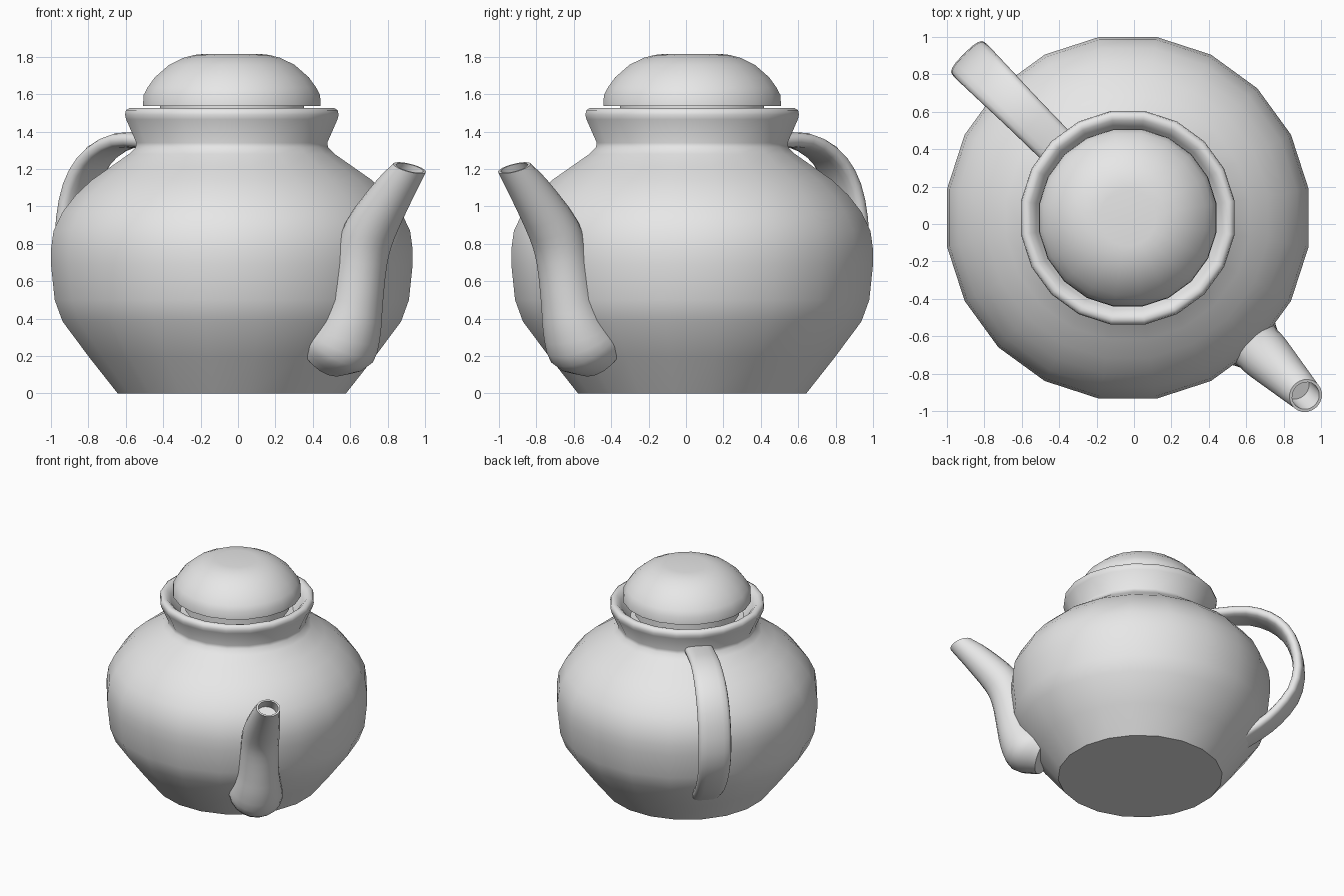
import bpy, bmesh
from math import sin, cos, pi, radians, copysign
from mathutils import Vector, Matrix

cube = bpy.data.objects.get("Cube")
if cube:
    bpy.data.objects.remove(cube, do_unlink=True)

SIDES = 20
CENTRE = Vector((-0.033, 0.033, 0))

clay = bpy.data.materials.new("light_grey_clay")
clay.use_nodes = True
grey = (0.8, 0.8, 0.8, 1)
clay.diffuse_color = grey
clay.node_tree.nodes["Principled BSDF"].inputs["Base Color"].default_value = grey


def loft(name, rings, turn=0, sharp=50):
    """Skin a list of point rings, cap both ends, turn about the pot's axis."""
    bm = bmesh.new()
    rows = [[bm.verts.new(p) for p in ring] for ring in rings]
    for low, high in zip(rows, rows[1:]):
        n = len(low)
        for i in range(n):
            j = (i + 1) % n
            bm.faces.new((low[i], low[j], high[j], high[i]))
    bm.faces.new(rows[0])
    bm.faces.new(rows[-1])
    bmesh.ops.recalc_face_normals(bm, faces=bm.faces)
    bm.transform(Matrix.Translation(CENTRE) @ Matrix.Rotation(radians(turn), 4, "Z"))
    mesh = bpy.data.meshes.new(name)
    bm.to_mesh(mesh)
    bm.free()
    mesh.materials.append(clay)
    obj = bpy.data.objects.new(name, mesh)
    bpy.context.collection.objects.link(obj)
    bpy.ops.object.select_all(action="DESELECT")
    obj.select_set(True)
    bpy.context.view_layer.objects.active = obj
    bpy.ops.object.shade_smooth_by_angle(angle=radians(sharp))
    return obj


def lathe(name, profile):
    """Turn a (radius, height) profile, radius measured to the flats."""
    angles = [2 * pi * (i + 0.5) / SIDES for i in range(SIDES)]
    k = 1 / cos(pi / SIDES)
    return loft(name, [[(r * k * cos(a), r * k * sin(a), z) for a in angles]
                       for r, z in profile])


def smooth_path(points, steps):
    """Catmull-Rom interpolation of tuples of any length."""
    pts = [Vector(p) for p in points]
    pts = [2 * pts[0] - pts[1]] + pts + [2 * pts[-1] - pts[-2]]
    out = []
    for a, b, c, d in zip(pts, pts[1:], pts[2:], pts[3:]):
        for s in range(steps):
            t = s / steps
            out.append(0.5 * (2 * b + (c - a) * t + (2 * a - 5 * b + 4 * c - d) * t**2
                              + (3 * b - a - 3 * c + d) * t**3))
    return out + [pts[-2]]


# Body with flared neck and rounded rim
lathe("body", [(0.61, 0), (0.76, 0.19), (0.905, 0.385), (0.947, 0.5), (0.967, 0.69),
               (0.967, 0.77), (0.953, 0.87), (0.905, 0.97), (0.835, 1.06), (0.75, 1.14),
               (0.65, 1.21), (0.55, 1.28), (0.515, 1.315), (0.51, 1.34), (0.565, 1.465),
               (0.571, 1.49), (0.566, 1.515), (0.545, 1.527), (0.52, 1.522),
               (0.49, 1.49), (0.42, 1.38)])

# Domed lid with a flange that drops into the neck
lathe("lid", [(0.385, 1.42), (0.385, 1.538), (0.475, 1.538), (0.472, 1.595),
              (0.45, 1.637), (0.412, 1.69), (0.335, 1.757), (0.26, 1.794),
              (0.2, 1.81), (0.15, 1.815)])


# Spout: tilted circles given as (reach, height, radius, tilt in degrees)
def tilted_ring(u, z, r, tilt):
    t = radians(tilt)
    angles = [2 * pi * i / SIDES for i in range(SIDES)]
    return [(u + r * cos(a) * cos(t), r * sin(a), z - r * cos(a) * sin(t)) for a in angles]


spout_path = [(0.70, 0.25, 0.185, 60), (0.82, 0.265, 0.2, 38), (0.885, 0.37, 0.177, 15),
              (0.93, 0.5, 0.153, 10), (0.98, 0.72, 0.142, 13), (1.05, 0.88, 0.138, 25),
              (1.23, 1.09, 0.109, 32), (1.345, 1.206, 0.09, 20)]
mouth = [(1.345, 1.206, 0.075, 20), (1.27, 1.12, 0.075, 25)]
spout_rings = [tuple(p) for p in smooth_path(spout_path, 3)] + mouth
loft("spout", [tilted_ring(*p) for p in spout_rings], turn=-45)

# Handle: flattened band swept along an arc given as (reach, height, half width)
arc = smooth_path([(0.42, 1.335, 0.105), (0.62, 1.35, 0.108), (0.81, 1.352, 0.112),
                   (0.98, 1.29, 0.118), (1.10, 1.18, 0.122), (1.17, 1.03, 0.124),
                   (1.197, 0.83, 0.124), (1.15, 0.64, 0.12), (1.03, 0.475, 0.115),
                   (0.9, 0.36, 0.11), (0.72, 0.24, 0.105)], 2)
handle_rings = []
for i, (u, z, width) in enumerate(arc):
    ahead, behind = arc[min(i + 1, len(arc) - 1)], arc[max(i - 1, 0)]
    along = Vector((ahead[0] - behind[0], ahead[1] - behind[1])).normalized()
    ring = []
    for k in range(16):
        c, s = cos(pi * k / 8), sin(pi * k / 8)
        across = width * copysign(abs(c) ** 0.7, c)
        out = 0.043 * copysign(abs(s) ** 0.7, s)
        ring.append((u - along.y * out, across, z + along.x * out))
    handle_rings.append(ring)
loft("handle", handle_rings, turn=135, sharp=60)
